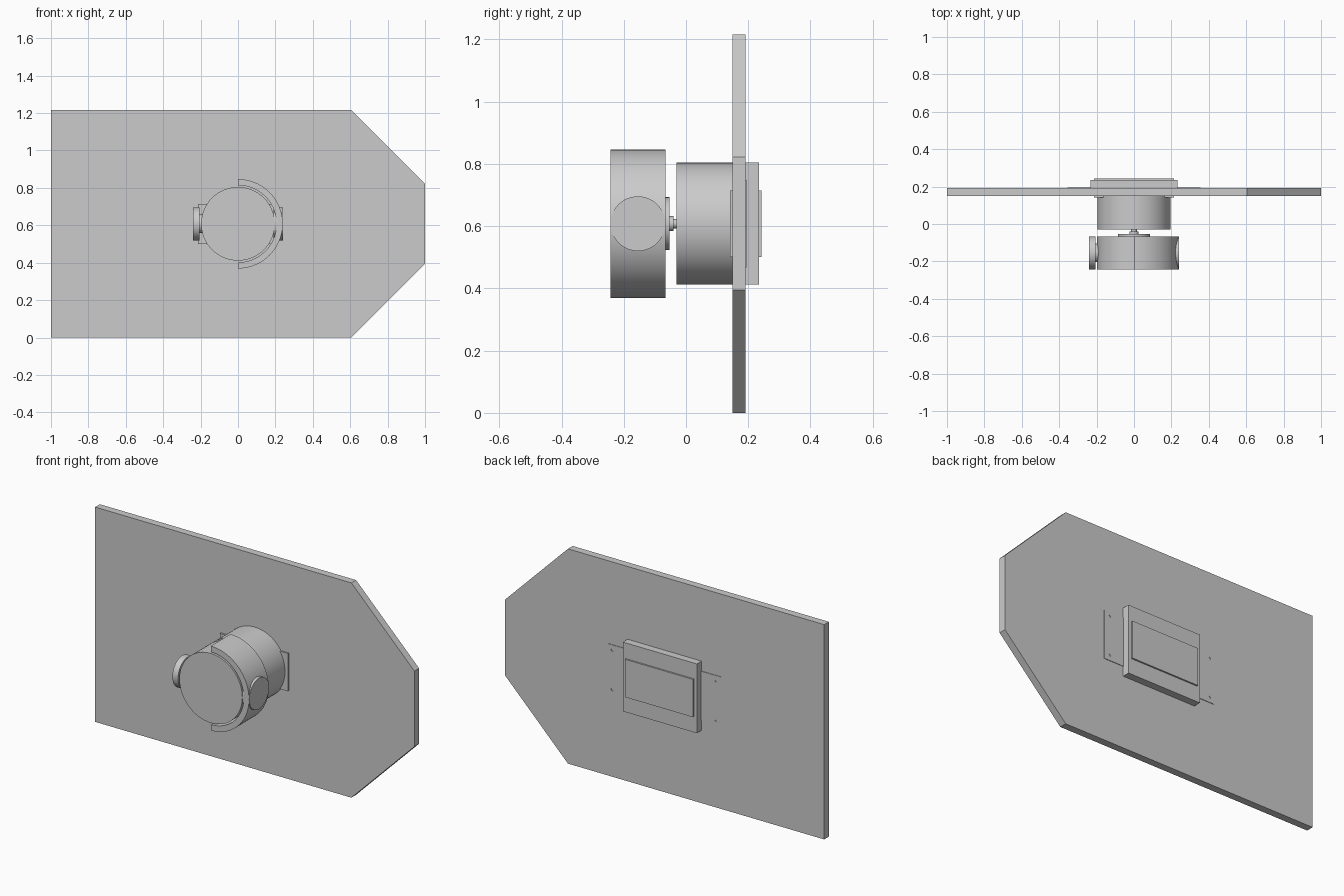
import bpy, bmesh, math
from mathutils import Matrix

if "Cube" in bpy.data.objects:
    bpy.data.objects.remove(bpy.data.objects["Cube"])

CZ = 0.608  # height of the shared axis


def finish(name, bm, smooth=True):
    bmesh.ops.recalc_face_normals(bm, faces=bm.faces)
    me = bpy.data.meshes.new(name)
    bm.to_mesh(me)
    bm.free()
    ob = bpy.data.objects.new(name, me)
    bpy.context.collection.objects.link(ob)
    if smooth:
        bpy.ops.object.select_all(action='DESELECT')
        bpy.context.view_layer.objects.active = ob
        ob.select_set(True)
        bpy.ops.object.shade_smooth_by_angle(angle=math.radians(30))
    return ob


def prism(name, pts, y0, y1, smooth=True):
    """Extrude an (x, z) outline along y."""
    bm = bmesh.new()
    face = bm.faces.new([bm.verts.new((x, y0, z)) for x, z in pts])
    ext = bmesh.ops.extrude_face_region(bm, geom=[face])['geom']
    verts = [v for v in ext if isinstance(v, bmesh.types.BMVert)]
    bmesh.ops.translate(bm, verts=verts, vec=(0, y1 - y0, 0))
    return finish(name, bm, smooth)


def arc(r, a0, a1, n):
    return [(r * math.cos(a0 + (a1 - a0) * i / n),
             CZ + r * math.sin(a0 + (a1 - a0) * i / n)) for i in range(n + 1)]


def disc_y(name, r, y0, y1, n=64):
    return prism(name, arc(r, 0, 2 * math.pi, n)[:-1], y0, y1)


def disc_x(name, r, x0, x1, y):
    bm = bmesh.new()
    mat = Matrix.Translation(((x0 + x1) / 2, y, CZ)) @ Matrix.Rotation(math.pi / 2, 4, 'Y')
    bmesh.ops.create_cone(bm, cap_ends=True, segments=48, radius1=r, radius2=r,
                          depth=x1 - x0, matrix=mat)
    return finish(name, bm)


def block(name, hx, hz, y0, y1):
    return prism(name, [(-hx, CZ - hz), (hx, CZ - hz), (hx, CZ + hz), (-hx, CZ + hz)],
                 y0, y1, False)


# Large panel with two clipped corners
prism("panel", [(-1, 0), (0.605, 0), (1, 0.395), (1, 0.822), (0.605, 1.216), (-1, 1.216)],
      0.150, 0.192, False)

# Rear housing and the mounting blocks passing through the panel
disc_y("rear_housing", 0.196, -0.03, 0.16)
block("mount_block", 0.213, 0.107, 0.141, 0.243)
block("back_box", 0.232, 0.196, 0.185, 0.234)

# Thin back bracket with four screw holes
bracket = block("back_bracket", 0.355, 0.14, 0.188, 0.195)
for sx in (-1, 1):
    for sz in (-1, 1):
        cutter = disc_y("hole_cutter", 0.008, 0.17, 0.21, 16)
        cutter.location = (sx * 0.325, 0, sz * 0.112)
        cutter.hide_render = True
        bpy.context.view_layer.update()
        mod = bracket.modifiers.new("hole", 'BOOLEAN')
        mod.operation = 'DIFFERENCE'
        mod.object = cutter
        bpy.context.view_layer.objects.active = bracket
        bpy.ops.object.modifier_apply(modifier=mod.name)
        bpy.data.objects.remove(cutter)

# Stepped neck joining the two drums
disc_y("neck_flange", 0.085, -0.07, -0.053)
disc_y("neck_collar", 0.024, -0.055, -0.04, 32)
disc_y("neck_pin", 0.015, -0.042, -0.025, 32)

# Front drum with half-ring guard on the +x side
disc_y("front_drum", 0.197, -0.243, -0.066)
h = math.pi / 2
prism("half_ring_guard", arc(0.239, -h, h, 40) + arc(0.206, h, -h, 40), -0.243, -0.066)

# Side caps
disc_x("guard_cap", 0.088, 0.19, 0.240, -0.1545)
disc_x("side_knob", 0.088, -0.241, -0.206, -0.1545)
disc_x("knob_stem", 0.05, -0.21, -0.18, -0.1545)
